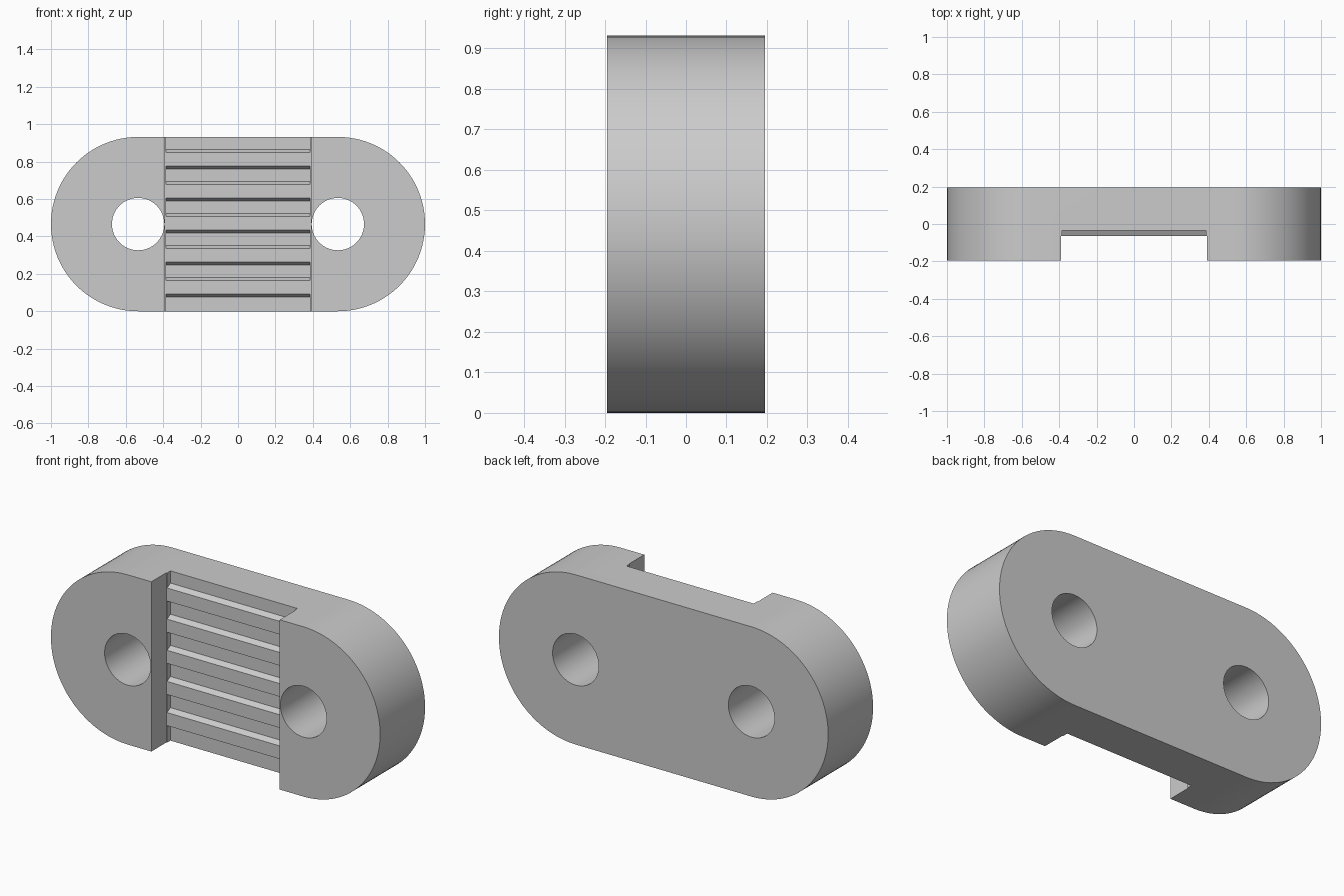
import bpy
import bmesh
import math
from mathutils import Vector

if "Cube" in bpy.data.objects:
    bpy.data.objects.remove(bpy.data.objects["Cube"], do_unlink=True)

R = 0.466            # end radius, half the height
CX = 1 - R           # centre of each rounded end and hole
HALF_Y = 0.195
FLOOR, TIP = -0.035, -0.065
PITCH, RIBS = 0.171, 5

grey = bpy.data.materials.new("light_grey")
grey.use_nodes = True
colour = (0.6, 0.6, 0.6, 1)
grey.diffuse_color = colour
grey.node_tree.nodes["Principled BSDF"].inputs["Base Color"].default_value = colour


def prism(name, outline, sweep):
    """Extrude a closed outline along a vector."""
    bm = bmesh.new()
    face = bm.faces.new([bm.verts.new(p) for p in outline])
    new = bmesh.ops.extrude_face_region(bm, geom=[face])["geom"]
    bmesh.ops.translate(bm, vec=Vector(sweep),
                        verts=[v for v in new if isinstance(v, bmesh.types.BMVert)])
    bmesh.ops.recalc_face_normals(bm, faces=bm.faces)
    mesh = bpy.data.meshes.new(name)
    bm.to_mesh(mesh)
    bm.free()
    mesh.materials.append(grey)
    obj = bpy.data.objects.new(name, mesh)
    bpy.context.collection.objects.link(obj)
    return obj


def arc(cx, radius, start, end, y, steps):
    angles = [start + (end - start) * i / steps for i in range(steps + 1)]
    return [(cx + radius * math.cos(a), y, R + radius * math.sin(a)) for a in angles]


# Rounded plate
q = math.pi / 2
body = prism("mounting_plate",
             arc(CX, R, -q, q, -HALF_Y, 48) + arc(-CX, R, q, 3 * q, -HALF_Y, 48),
             (0, 2 * HALF_Y, 0))

# Screw hole cutters
cutters = [prism("hole_cutter", arc(side * CX, 0.14, 0, 4 * q, -0.3, 64)[:-1], (0, 0.6, 0))
           for side in (-1, 1)]

# Wide channel cutter
w = 0.39
cutters.append(prism("channel_cutter",
                     [(-w, -0.3, -0.1), (-w, TIP, -0.1), (-w, TIP, 1.1), (-w, -0.3, 1.1)],
                     (2 * w, 0, 0)))

# Ribbed floor cutter: its toothed profile leaves sloped grip ribs
w = 0.386
profile = [(-0.25, -0.05), (FLOOR, -0.05)]
for i in range(RIBS):
    z = 0.077 + i * PITCH
    profile += [(FLOOR, z), (TIP + 0.001, z + 0.016),
                (TIP + 0.001, z + 0.088), (FLOOR, z + 0.104)]
profile += [(FLOOR, 1.05), (-0.25, 1.05)]
cutters.append(prism("rib_cutter", [(-w, y, z) for y, z in profile], (2 * w, 0, 0)))

bpy.ops.object.select_all(action="DESELECT")
bpy.context.view_layer.objects.active = body
body.select_set(True)
for cutter in cutters:
    cutter.hide_render = True
    mod = body.modifiers.new("cut", "BOOLEAN")
    mod.operation = "DIFFERENCE"
    mod.solver = "EXACT"
    mod.object = cutter
    bpy.ops.object.modifier_apply(modifier=mod.name)
    bpy.data.objects.remove(cutter, do_unlink=True)

bpy.ops.object.shade_smooth_by_angle(angle=math.radians(20))
